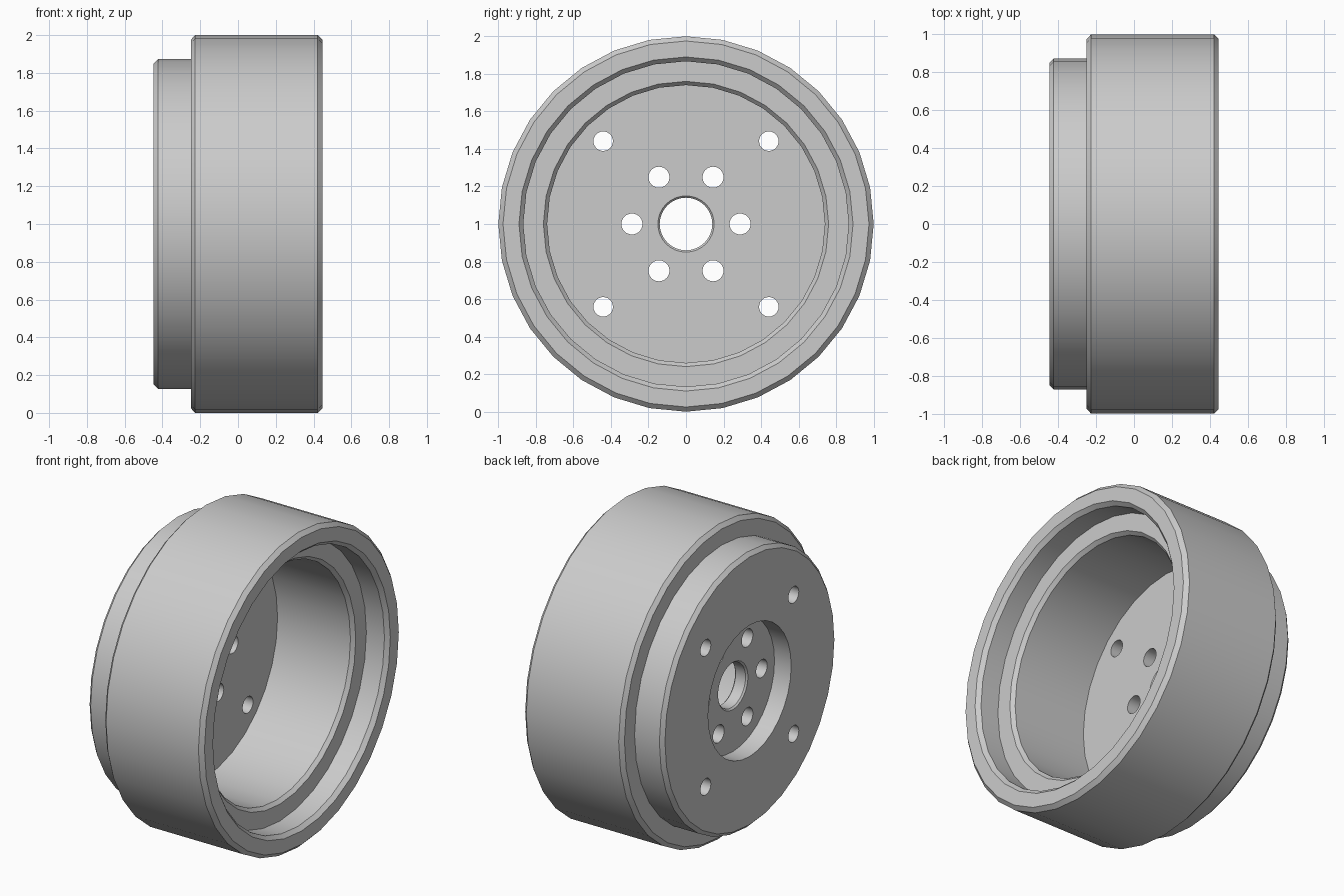
import bpy
import bmesh
import math
from mathutils import Matrix, Vector

cube = bpy.data.objects.get("Cube")
if cube:
    bpy.data.objects.remove(cube, do_unlink=True)

SEGMENTS = 32
CENTRE = Vector((0, 0, 1))

# Plain grey metal
grey = bpy.data.materials.new("grey_metal")
grey.use_nodes = True
colour = (0.6, 0.6, 0.6, 1)
grey.diffuse_color = colour
grey.node_tree.nodes["Principled BSDF"].inputs["Base Color"].default_value = colour


def make_object(name, bm):
    bmesh.ops.recalc_face_normals(bm, faces=bm.faces)
    mesh = bpy.data.meshes.new(name)
    bm.to_mesh(mesh)
    bm.free()
    obj = bpy.data.objects.new(name, mesh)
    bpy.context.collection.objects.link(obj)
    mesh.materials.append(grey)
    return obj


def lathe_x(name, profile):
    """Revolve a closed (x, radius) profile around the x axis."""
    bm = bmesh.new()
    rings = []
    for i in range(SEGMENTS):
        a = math.tau * i / SEGMENTS
        rings.append([bm.verts.new(CENTRE + Vector((x, r * math.cos(a), r * math.sin(a))))
                      for x, r in profile])
    for i, ring in enumerate(rings):
        after = rings[(i + 1) % SEGMENTS]
        for j in range(len(profile)):
            k = (j + 1) % len(profile)
            bm.faces.new((ring[j], ring[k], after[k], after[j]))
    return make_object(name, bm)


# Cup body: rim, stepped bore, floor, centre hole, back recess and hub
profile = [
    (0.447, 0.975), (0.447, 0.89), (0.422, 0.867),    # rim
    (0.295, 0.867), (0.295, 0.76), (0.272, 0.74),     # inner step
    (-0.24, 0.74), (-0.24, 0.15), (-0.25, 0.14),      # floor and centre hole
    (-0.32, 0.14), (-0.33, 0.15), (-0.33, 0.417),     # back recess
    (-0.447, 0.417), (-0.447, 0.85), (-0.424, 0.873), # hub
    (-0.25, 0.873), (-0.25, 0.975), (-0.227, 1.0), (0.422, 1.0),
]
body = lathe_x("wheel_cup", profile)

# Bolt holes: an inner ring of six and an outer ring of four
bm = bmesh.new()
for count, ring_radius, hole_radius, phase in ((6, 0.288, 0.056, 0), (4, 0.624, 0.052, math.pi / 4)):
    for i in range(count):
        a = phase + math.tau * i / count
        spot = CENTRE + Vector((-0.35, ring_radius * math.cos(a), ring_radius * math.sin(a)))
        bmesh.ops.create_cone(
            bm, cap_ends=True, segments=24, radius1=hole_radius, radius2=hole_radius, depth=0.5,
            matrix=Matrix.Translation(spot) @ Matrix.Rotation(math.pi / 2, 4, 'Y'))
cutter = make_object("bolt_hole_cutter", bm)
cutter.hide_render = True

cut = body.modifiers.new("bolt_holes", 'BOOLEAN')
cut.operation = 'DIFFERENCE'
cut.solver = 'EXACT'
cut.object = cutter

bpy.ops.object.select_all(action='DESELECT')
bpy.context.view_layer.objects.active = body
body.select_set(True)
bpy.ops.object.modifier_apply(modifier=cut.name)
bpy.data.objects.remove(cutter, do_unlink=True)
bpy.ops.object.shade_smooth_by_angle(angle=math.radians(30))
